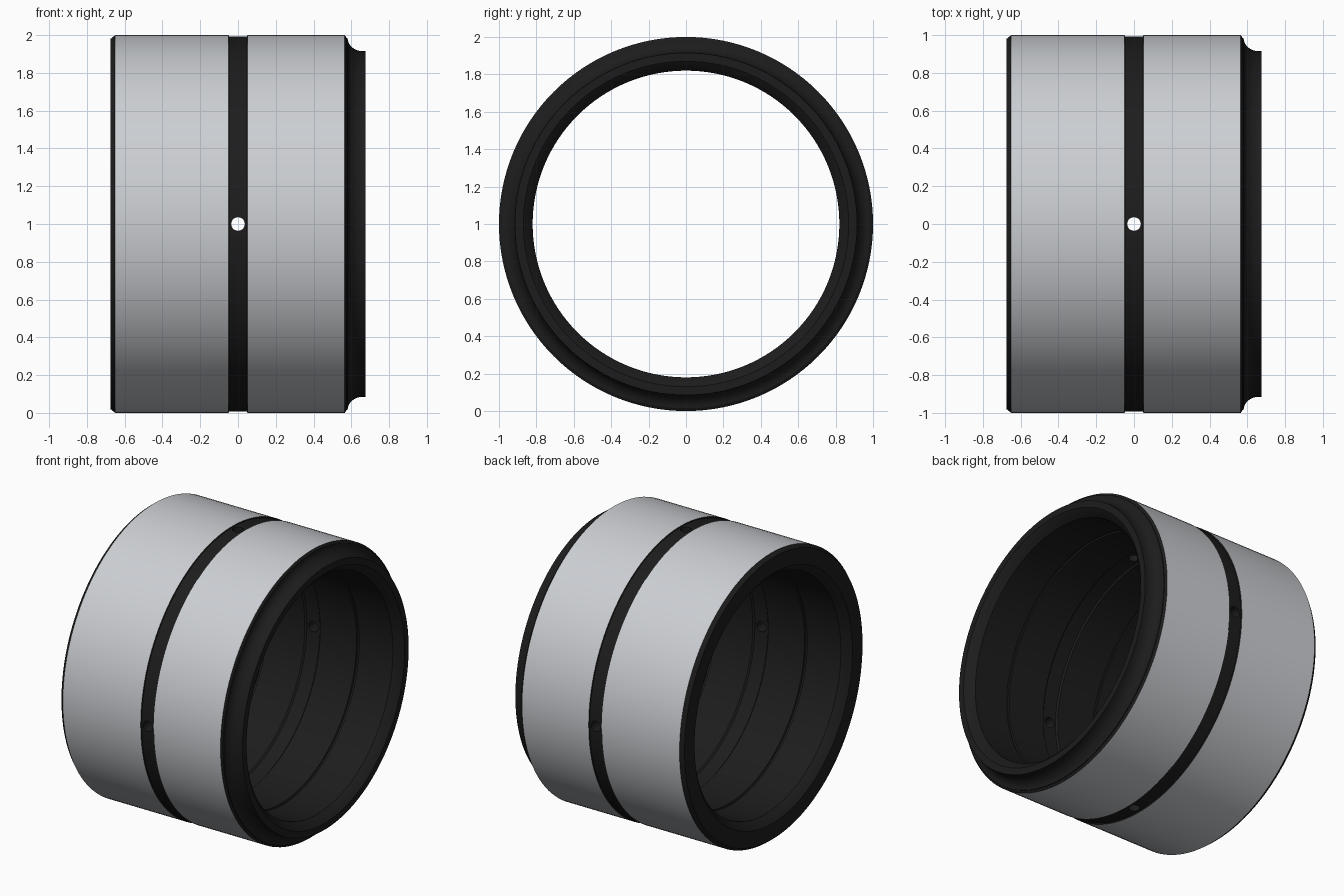
import bpy, bmesh, math
from mathutils import Matrix

if "Cube" in bpy.data.objects:
    bpy.data.objects.remove(bpy.data.objects["Cube"])

SEG = 128


def material(name, rgb):
    m = bpy.data.materials.new(name)
    m.diffuse_color = (*rgb, 1)
    m.use_nodes = True
    m.node_tree.nodes["Principled BSDF"].inputs["Base Color"].default_value = m.diffuse_color
    return m


steel = material("plain_steel", (0.6, 0.62, 0.65))
dark = material("dark_finish", (0.012, 0.012, 0.012))

# Closed (x, radius) profile: outer surface left to right
outer = [(-0.675, 0.98), (-0.65, 1.0), (-0.05, 1.0), (-0.047, 0.993),
         (0.047, 0.993), (0.05, 1.0), (0.565, 1.0)]
# Concave relief on the right end
relief = [(0.575, 0.985)]
for i in range(9):
    a = math.radians(180 + 90 * i / 8)
    relief.append((0.66 + 0.08 * math.cos(a), 0.985 + 0.07 * math.sin(a)))
relief.append((0.675, 0.915))
# Bore right to left: lead-in, seal grooves, wide oil groove
half = [(0.675, 0.87), (0.655, 0.845), (0.62, 0.82), (0.36, 0.82), (0.357, 0.83),
        (0.343, 0.83), (0.34, 0.82), (0.06, 0.82), (0.05, 0.83)]
bore = half + [(-x, r) for x, r in reversed(half)]
profile = outer + relief + bore

# Bushing body: profile revolved around x
bm = bmesh.new()
rings = []
for x, r in profile:
    rings.append([bm.verts.new((x, r * math.cos(2 * math.pi * k / SEG),
                                1 + r * math.sin(2 * math.pi * k / SEG)))
                  for k in range(SEG)])
for i, ring in enumerate(rings):
    nxt = rings[(i + 1) % len(rings)]
    for k in range(SEG):
        j = (k + 1) % SEG
        f = bm.faces.new((ring[k], nxt[k], nxt[j], ring[j]))
        f.material_index = 0 if i in (1, 5) else 1
bmesh.ops.recalc_face_normals(bm, faces=bm.faces)
me = bpy.data.meshes.new("bushing")
bm.to_mesh(me)
bm.free()
me.materials.append(steel)
me.materials.append(dark)
bushing = bpy.data.objects.new("bushing", me)
bpy.context.collection.objects.link(bushing)

# Oil holes: two crossing drills through the central groove
bm = bmesh.new()
for angle, axis in ((0, 'X'), (math.pi / 2, 'X')):
    bmesh.ops.create_cone(bm, cap_ends=True, segments=32, radius1=0.036, radius2=0.036,
                          depth=0.6, matrix=Matrix.Rotation(angle, 4, axis)
                          @ Matrix.Translation((0, 0, 0.9)))
    bmesh.ops.create_cone(bm, cap_ends=True, segments=32, radius1=0.036, radius2=0.036,
                          depth=0.6, matrix=Matrix.Rotation(angle, 4, axis)
                          @ Matrix.Translation((0, 0, -0.9)))
bmesh.ops.translate(bm, verts=bm.verts, vec=(0, 0, 1))
cm = bpy.data.meshes.new("oil_hole_cutter")
bm.to_mesh(cm)
bm.free()
cm.materials.append(dark)
cutter = bpy.data.objects.new("oil_hole_cutter", cm)
bpy.context.collection.objects.link(cutter)
cutter.hide_render = True

bpy.context.view_layer.objects.active = bushing
bushing.select_set(True)
mod = bushing.modifiers.new("oil_holes", 'BOOLEAN')
mod.operation = 'DIFFERENCE'
mod.solver = 'EXACT'
mod.material_mode = 'TRANSFER'
mod.object = cutter
bpy.ops.object.modifier_apply(modifier=mod.name)
bpy.data.objects.remove(cutter)
bpy.ops.object.shade_smooth_by_angle(angle=math.radians(25))
